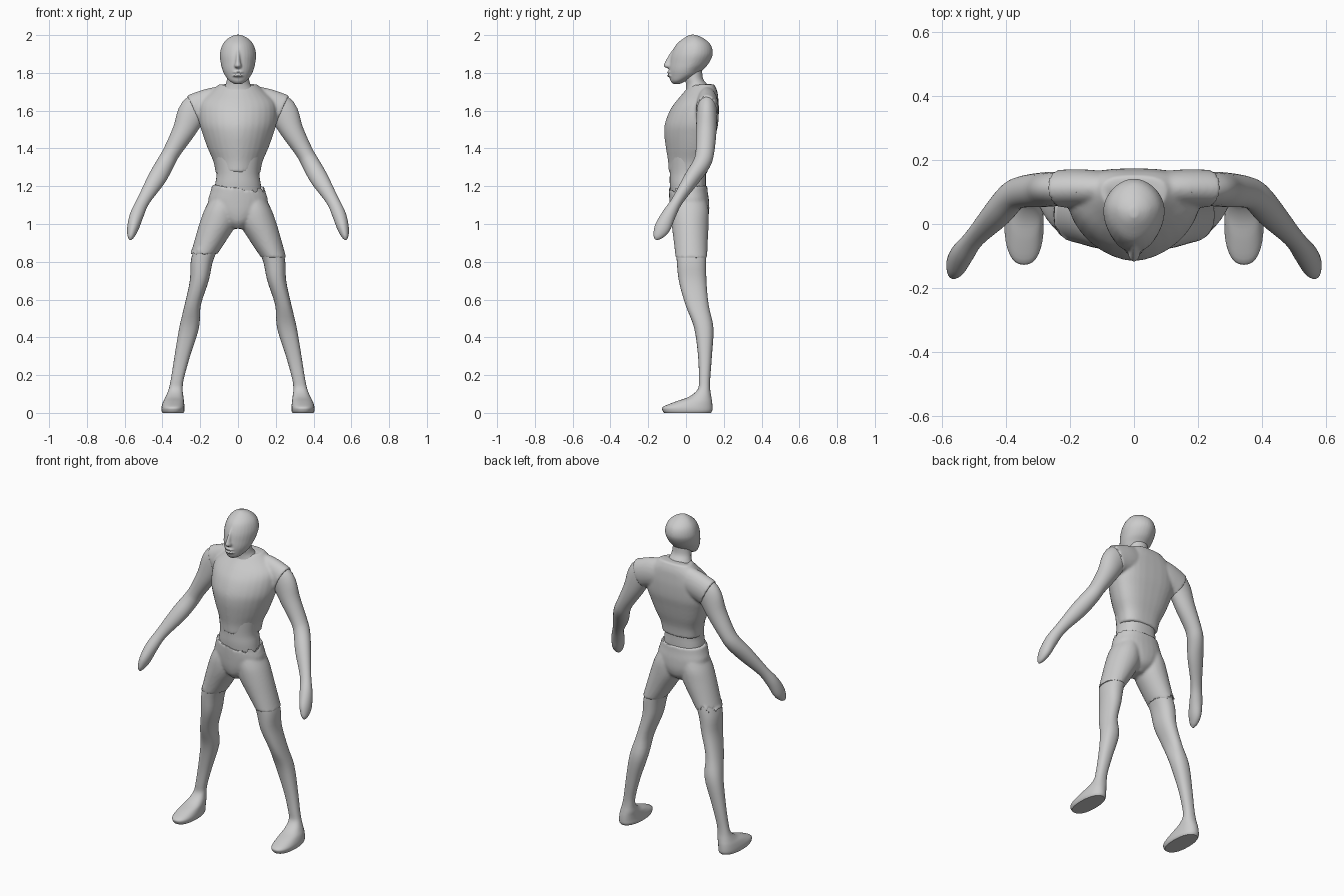
import bpy, bmesh, math
from mathutils import Vector

if "Cube" in bpy.data.objects:
    bpy.data.objects.remove(bpy.data.objects["Cube"])

grey = bpy.data.materials.new("light_grey")
grey.diffuse_color = (0.6, 0.6, 0.6, 1)
grey.use_nodes = True
grey.node_tree.nodes["Principled BSDF"].inputs["Base Color"].default_value = grey.diffuse_color
SEG = 32


def refine(rows, steps=4):
    """Catmull-Rom interpolation through a list of section tuples."""
    out = []
    for i in range(len(rows) - 1):
        p0, p1 = rows[max(i - 1, 0)], rows[i]
        p2, p3 = rows[i + 1], rows[min(i + 2, len(rows) - 1)]
        for k in range(steps):
            t = k / steps
            out.append([0.5 * (2 * b + (c - a) * t + (2 * a - 5 * b + 4 * c - d) * t * t
                               + (3 * b - a - 3 * c + d) * t ** 3)
                        for a, b, c, d in zip(p0, p1, p2, p3)])
    return out + [list(rows[-1])]


def power(v, e):
    return math.copysign(abs(v) ** e, v)


def level_rings(rows, front=1.0, back=1.0, mid=0.5, bend=None):
    """Level sections (z, centre x, half width, front y, back y)."""
    rings = []
    for n, (z, xc, hw, yf, yb) in enumerate(refine(rows)):
        ym, ring = yf + (yb - yf) * mid, []
        for s in range(SEG):
            a = 2 * math.pi * s / SEG
            c, si = math.cos(a), math.sin(a)
            e, depth = (back, yb - ym) if si > 0 else (front, ym - yf)
            p = Vector((xc + hw * power(c, e), ym + depth * power(si, e), z))
            if bend:
                p.z += bend(n, p)
            ring.append(p)
        rings.append(ring)
    return rings


def path_rings(rows):
    """Sections across a path (x, y, z, half width, half depth)."""
    rows, rings = refine(rows), []
    for i, (x, y, z, a, b) in enumerate(rows):
        t = Vector(rows[min(i + 1, len(rows) - 1)][:3]) - Vector(rows[max(i - 1, 0)][:3])
        u = t.cross(Vector((0, 1, 0))).normalized()
        v = t.cross(u).normalized()
        rings.append([Vector((x, y, z)) + u * a * math.cos(w) + v * b * math.sin(w)
                      for w in (2 * math.pi * s / SEG for s in range(SEG))])
    return rings


def flipped(rings):
    return [[Vector((-p.x, p.y, p.z)) for p in r] for r in rings]


def build(name, lofts, voxel=0, angle=40):
    """Closed lofts in one object, optionally fused into one skin."""
    bm = bmesh.new()
    for rings in lofts:
        vs = [[bm.verts.new(p) for p in r] for r in rings]
        faces = [bm.faces.new((r[s], r[(s + 1) % SEG], q[(s + 1) % SEG], q[s]))
                 for r, q in zip(vs, vs[1:]) for s in range(SEG)]
        faces += [bm.faces.new(vs[0]), bm.faces.new(vs[-1])]
        bmesh.ops.recalc_face_normals(bm, faces=faces)
    me = bpy.data.meshes.new(name)
    bm.to_mesh(me)
    bm.free()
    me.materials.append(grey)
    ob = bpy.data.objects.new(name, me)
    bpy.context.collection.objects.link(ob)
    bpy.ops.object.select_all(action='DESELECT')
    ob.select_set(True)
    bpy.context.view_layer.objects.active = ob
    if voxel:
        rm = ob.modifiers.new("fuse", 'REMESH')
        rm.mode, rm.voxel_size = 'VOXEL', voxel
        sm = ob.modifiers.new("soften", 'SMOOTH')
        sm.factor, sm.iterations = 0.5, 4
        bpy.ops.object.convert(target='MESH')
    bpy.ops.object.shade_smooth_by_angle(angle=math.radians(angle))
    return ob


# head with nose and lips
skull = level_rings([
    (1.742, 0, .02, -.07, -.03), (1.757, 0, .045, -.082, 0), (1.785, 0, .068, -.088, .06),
    (1.815, 0, .082, -.09, .088), (1.85, 0, .091, -.087, .12), (1.90, 0, .096, -.077, .142),
    (1.95, 0, .082, -.052, .13), (1.985, 0, .05, -.01, .09), (2.002, 0, .012, .02, .05)],
    front=1.08, back=1.08, mid=.55)
nose = level_rings([
    (1.822, 0, .010, -.092, -.05), (1.835, 0, .02, -.118, -.05), (1.86, 0, .014, -.110, -.05),
    (1.90, 0, .010, -.088, -.05), (1.93, 0, .006, -.066, -.04)])
lips = [level_rings([(z - .009, 0, .012, -.085, -.05), (z, 0, .032, -.102, -.05),
                     (z + .009, 0, .014, -.088, -.05)]) for z in (1.784, 1.803)]
build("head", [skull, nose] + lips, voxel=.005)

# neck
build("neck", [level_rings([
    (1.60, 0, .11, -.04, .15), (1.69, 0, .095, -.005, .14), (1.735, 0, .068, .0, .115),
    (1.77, 0, .058, -.005, .09), (1.82, 0, .055, -.01, .085)])])


# shirt with torn front hem, V collar and short sleeves
def shirt_edge(n, p):
    if n == 0 and p.y < -.02:
        return .06 * abs(((p.x + .125) / .1) % 1 - .5) * 2
    if n >= 32 and p.y < .06:
        return -.035 * max(0, 1 - abs(p.x) / .07)
    return 0


torso = level_rings([
    (1.265, 0, .118, -.092, .112), (1.33, 0, .13, -.095, .12), (1.40, 0, .16, -.106, .14),
    (1.47, 0, .185, -.115, .157), (1.53, 0, .203, -.112, .17), (1.60, 0, .207, -.086, .174),
    (1.65, 0, .195, -.052, .172), (1.70, 0, .145, -.01, .166), (1.74, 0, .10, .022, .15)],
    front=1.12, back=.75, mid=.62, bend=shirt_edge)
sleeve = path_rings([(.05, .11, 1.65, .085, .05), (.14, .112, 1.632, .088, .058),
                     (.20, .112, 1.615, .086, .059), (.236, .11, 1.60, .087, .059)])
build("shirt", [torso, sleeve, flipped(sleeve)], voxel=.008)

# bare waist
build("waist", [level_rings([
    (1.08, 0, .13, -.07, .10), (1.20, 0, .122, -.085, .105),
    (1.27, 0, .113, -.086, .105), (1.36, 0, .125, -.088, .11)], back=.8)])

# arms with mitten hands
arm = path_rings([
    (.15, .11, 1.66, .06, .045), (.232, .11, 1.60, .078, .053), (.288, .107, 1.49, .06, .054),
    (.352, .10, 1.38, .046, .049), (.385, .083, 1.32, .047, .047), (.43, .03, 1.24, .048, .042),
    (.50, -.045, 1.125, .034, .03), (.535, -.09, 1.05, .036, .037),
    (.556, -.125, .98, .031, .042), (.567, -.15, .935, .018, .025), (.569, -.157, .916, .005, .006)])
build("right_arm", [arm])
build("left_arm", [flipped(arm)])

# legs running down into the feet
leg = level_rings([
    (.95, .13, .07, -.06, .105), (.82, .187, .06, -.05, .107), (.70, .205, .05, -.038, .108),
    (.57, .24, .043, -.002, .12), (.45, .259, .052, .043, .145), (.30, .295, .041, .064, .137),
    (.18, .321, .034, .068, .128), (.125, .33, .037, .062, .128), (.085, .336, .047, .015, .134),
    (.06, .341, .055, -.055, .138), (.032, .344, .061, -.122, .14), (.012, .344, .061, -.124, .139),
    (0, .344, .056, -.115, .132)], front=.85, back=.9)
build("right_leg", [leg])
build("left_leg", [flipped(leg)])


# shorts: seat plus two leg tubes, one with a torn hem
def torn(n, p):
    return .035 + .02 * math.sin(p.x * 90 + 2) if n == 0 else 0


seat = level_rings([
    (.975, 0, .035, -.04, .06), (1.01, 0, .08, -.07, .105), (1.06, 0, .135, -.083, .122),
    (1.12, 0, .158, -.088, .122), (1.17, 0, .146, -.09, .115), (1.205, 0, .137, -.09, .112)],
    back=.85, bend=lambda n, p: -.2 * p.x - .02 if n == 20 and p.y < 0 else 0)
tube = [(.82, .19, .066, -.055, .112), (.90, .152, .082, -.064, .115),
        (1.0, .107, .098, -.076, .12), (1.07, .09, .09, -.078, .12), (1.12, .08, .075, -.07, .11)]
build("shorts", [seat, level_rings(tube), flipped(level_rings(tube, bend=torn))], voxel=.008)
